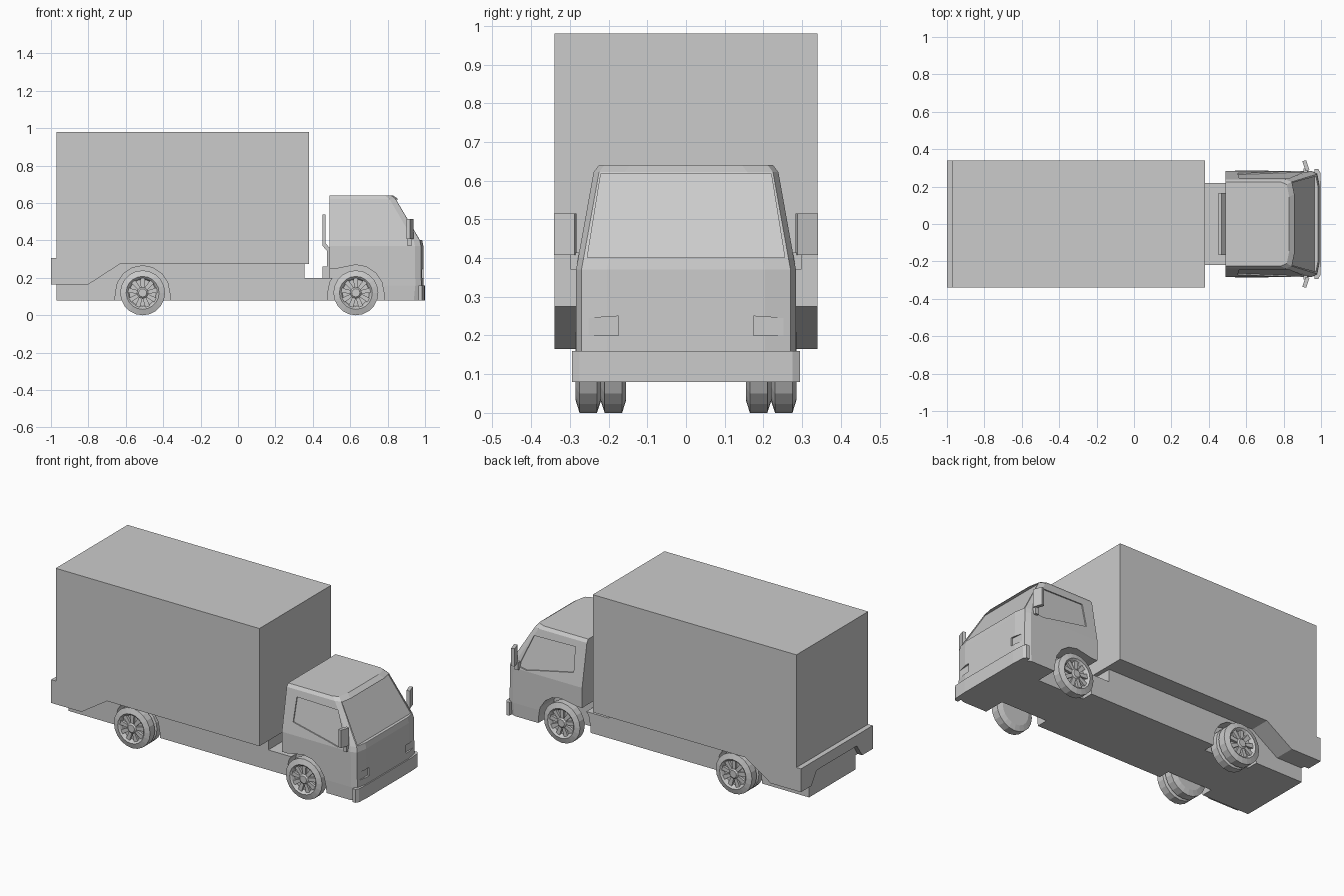
import bpy, bmesh
from math import pi, sin, cos
from mathutils import Vector

if "Cube" in bpy.data.objects:
    bpy.data.objects.remove(bpy.data.objects["Cube"])


def new_object(name, bm):
    bmesh.ops.recalc_face_normals(bm, faces=bm.faces[:])
    mesh = bpy.data.meshes.new(name)
    bm.to_mesh(mesh)
    bm.free()
    obj = bpy.data.objects.new(name, mesh)
    bpy.context.collection.objects.link(obj)
    return obj


def add_prism(bm, pts, offset):
    """Extrude a closed 3D outline along offset."""
    a = [bm.verts.new(p) for p in pts]
    b = [bm.verts.new(Vector(p) + Vector(offset)) for p in pts]
    bm.faces.new(a)
    bm.faces.new(b[::-1])
    for i in range(len(a)):
        j = (i + 1) % len(a)
        bm.faces.new((a[i], b[i], b[j], a[j]))


def prisms(name, *items):
    bm = bmesh.new()
    for pts, offset in items:
        add_prism(bm, pts, offset)
    return new_object(name, bm)


def side_profile(pts, y):
    """Outline in x-z, extruded across the full width."""
    return [(x, -y, z) for x, z in pts], (0, 2 * y, 0)


def rect(x0, x1, z0, z1):
    return [(x0, z0), (x1, z0), (x1, z1), (x0, z1)]


def cut(obj, *cutters):
    for c in cutters:
        m = obj.modifiers.new("cut", 'BOOLEAN')
        m.operation, m.solver, m.object = 'DIFFERENCE', 'EXACT', c
        c.hide_render = True
    bpy.context.view_layer.update()
    dg = bpy.context.evaluated_depsgraph_get()
    mesh = bpy.data.meshes.new_from_object(obj.evaluated_get(dg))
    obj.modifiers.clear()
    obj.data = mesh


REAR, FRONT, AXLE = -0.51, 0.63, 0.12

# Cargo box with its lower rear skirt
prisms("cargo_box", side_profile([(-.97, .98), (.38, .98), (.38, .275), (-.63, .275),
                                  (-.8, .165), (-.97, .165)], .34))

# Rear bumper with a central notch
half = [(.34, .305), (.34, .165), (.24, .165), (.19, .24)]
outline = half + [(-y, z) for y, z in half[::-1]]
prisms("rear_bumper", ([(-1, y, z) for y, z in outline], (.03, 0, 0)))

# Chassis
chassis = prisms("chassis", side_profile(
    [(-.97, .08), (.97, .08), (.97, .2), (.355, .2), (.355, .275), (-.97, .275)], .22))

# Cab: stacked rings (height, front x, half width)
rings = [(.08, .985, .28), (.16, .993, .284), (.37, .991, .284), (.40, .985, .2786),
         (.622, .855, .2387), (.64, .83, .225)]


def at_height(z, k):
    for lo, hi in zip(rings, rings[1:]):
        if z <= hi[0]:
            t = (z - lo[0]) / (hi[0] - lo[0])
            return lo[k] + t * (hi[k] - lo[k])


bm = bmesh.new()
loops = []
for z, xf, w in rings:
    side = [(.49, w), (xf - .045, w), (xf - .013, w - .014), (xf, w - .08)]
    pts = side + [(x, -y) for x, y in side[::-1]]
    loops.append([bm.verts.new((x, y, z)) for x, y in pts])
bm.faces.new(loops[0])
bm.faces.new(loops[-1])
for a, b in zip(loops, loops[1:]):
    for i in range(8):
        j = (i + 1) % 8
        bm.faces.new((a[i], a[j], b[j], b[i]))
cab = new_object("cab", bm)

# Wheel arch cutters
def arch(cx, r):
    return [(cx + r * cos(pi * i / 8), AXLE + r * sin(pi * i / 8)) for i in range(9)] + \
           [(cx - r - .005, .05), (cx + r + .005, .05)]


def both_sides(name, pts, y0, depth):
    return prisms(name, *[([(x, s * y0, z) for x, z in pts], (0, s * depth, 0)) for s in (-1, 1)])


cab_arch_pts = [p for p in arch(FRONT, .15)[:6]] + [(.53, .25), (.45, .25), (.45, .05), (.785, .05)]
rear_arch = both_sides("rear_arch_cutter", arch(REAR, .145), .15, .3)
front_arch = both_sides("front_arch_cutter", arch(FRONT, .15), .15, .3)
cab_arch = both_sides("cab_arch_cutter", cab_arch_pts, .15, .3)

# Recessed side windows, windscreen and headlights
window = [(.555, .44), (.562, .583), (.835, .577), (.915, .385), (.86, .376), (.80, .39)]
windows = prisms("window_cutter", *[
    ([(x, s * (at_height(z, 2) - .007), z) for x, z in window], (0, s * .05, 0)) for s in (-1, 1)])
screen = [(-.255, .402), (.255, .402), (.22, .618), (-.22, .618)]
screen_cut = prisms("windscreen_cutter",
                    ([(at_height(z, 1) - .018, y, z) for y, z in screen], (.06, 0, 0)))
lamp = [(.175, .2), (.252, .2), (.252, .245), (.175, .25)]
lamps = prisms("headlight_cutter", *[
    ([(.972, s * y, z) for y, z in lamp], (.06, 0, 0)) for s in (-1, 1)])
cut(chassis, rear_arch, front_arch)
cut(cab, cab_arch, windows, screen_cut, lamps)
for c in (rear_arch, front_arch, cab_arch, windows, screen_cut, lamps):
    bpy.data.objects.remove(c)

# Headlight lenses
for s, label in ((-1, "right"), (1, "left")):
    prisms(label + "_headlight", ([(.97, s * y, z) for y, z in lamp], (.012, 0, 0)))

# Front bumper wrapping the corners
half = [(.965, .294), (.985, .294), (.996, .275), (1, .2)]
outline = half + [(x, -y) for x, y in half[::-1]]
prisms("front_bumper", ([(x, y, .08) for x, y in outline], (0, 0, .08)))

# Intake panel standing behind the cab
prisms("rear_intake_panel",
       side_profile([(.453, .2), (.49, .2), (.49, .36), (.468, .385), (.468, .54), (.453, .54),
                     (.453, .37), (.475, .345), (.475, .26), (.453, .26)], .165))

# Mirrors on short arms
for s, label in ((-1, "right"), (1, "left")):
    plate = [(.918, .283), (.938, .288), (.92, .341), (.9, .336)]
    arm = [(.905, .27), (.928, .27), (.928, .298), (.905, .298)]
    prisms(label + "_mirror",
           ([(x, s * y, .408) for x, y in plate], (0, 0, .107)),
           ([(x, s * y, .37) for x, y in arm], (0, 0, .045)))

# Wheels: lathed tyre and rim, hub and radial spokes
SEG, SPOKES = 20, 9
rim = [(.262, 0), (.262, .072), (.278, .08), (.285, .088), (.275, .12)]
single = rim + [(.23, .12), (.22, .088), (.22, 0)]
double = rim + [(.23, .12), (.22, .09), (.21, .12), (.165, .12), (.155, .088), (.155, 0)]


def lathe(bm, prof, cx, s, seg):
    rows = []
    for y, r in prof:
        n = seg if r else 1
        rows.append([bm.verts.new((cx + r * sin(2 * pi * i / seg), s * y,
                                   AXLE - r * cos(2 * pi * i / seg))) for i in range(n)])
    for a, b in zip(rows, rows[1:]):
        for i in range(seg):
            j = (i + 1) % seg
            quad = [a[i % len(a)], a[j % len(a)], b[j % len(b)], b[i % len(b)]]
            bm.faces.new(list(dict.fromkeys(quad)))


def wheel(name, cx, s, prof):
    bm = bmesh.new()
    lathe(bm, prof, cx, s, SEG)
    lathe(bm, [(.283, 0), (.283, .022), (.276, .03), (.26, .03)], cx, s, 12)
    for k in range(SPOKES):
        a = 2 * pi * k / SPOKES
        u, v = (sin(a), cos(a)), (cos(a), -sin(a))
        pts = [(cx + r * u[0] + t * v[0], s * .26, AXLE + r * u[1] + t * v[1])
               for r, t in ((.025, -.009), (.025, .009), (.078, .013), (.078, -.013))]
        add_prism(bm, pts, (0, s * .016, 0))
    new_object(name, bm)


for s, label in ((-1, "right"), (1, "left")):
    wheel("front_wheel_" + label, FRONT, s, single)
    wheel("rear_wheel_" + label, REAR, s, double)
